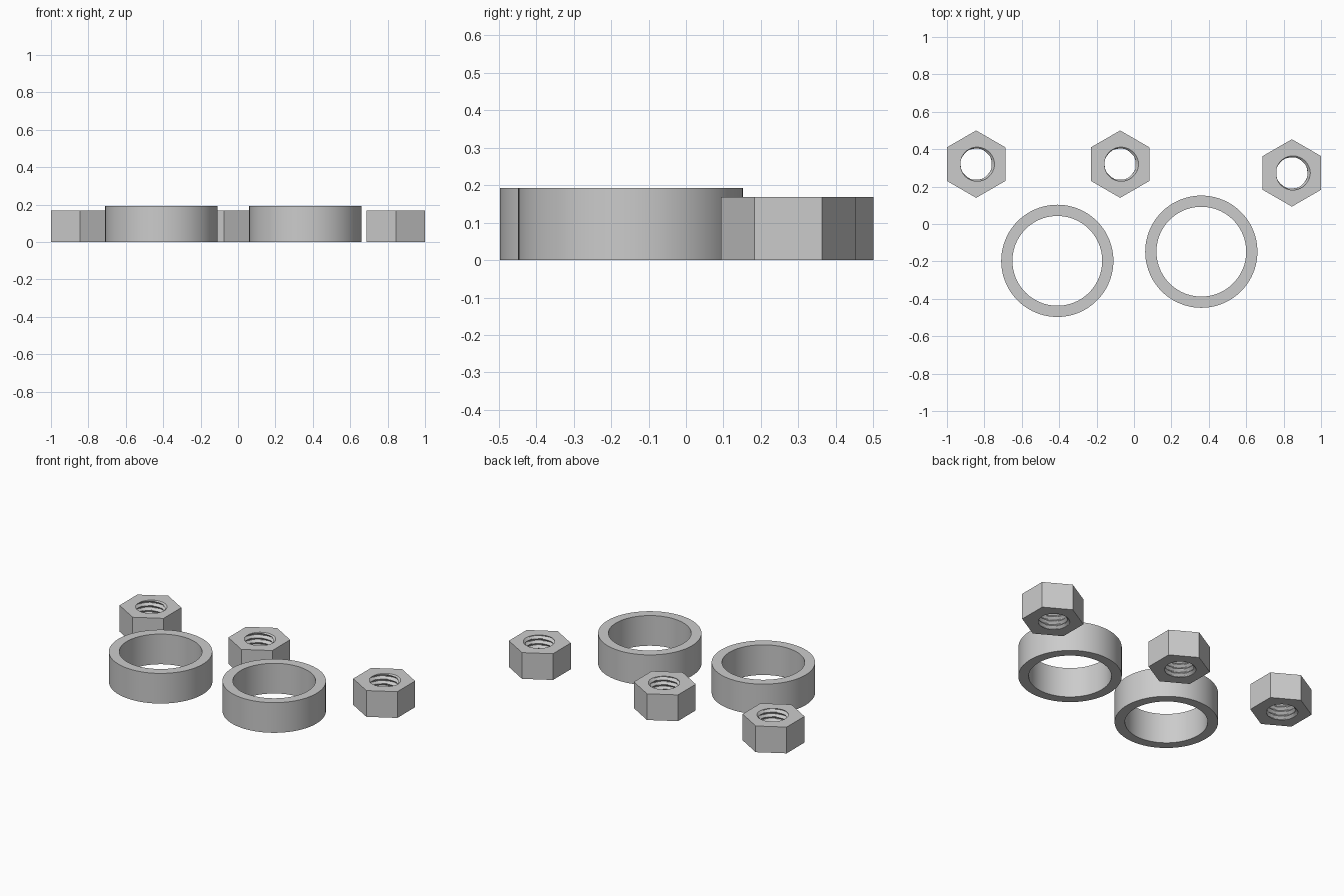
import bpy, bmesh, math

if "Cube" in bpy.data.objects:
    bpy.data.objects.remove(bpy.data.objects["Cube"])

STEEL = bpy.data.materials.new("steel_grey")
STEEL.diffuse_color = (0.6, 0.6, 0.6, 1)
STEEL.use_nodes = True
STEEL.node_tree.nodes["Principled BSDF"].inputs["Base Color"].default_value = STEEL.diffuse_color


def skin(name, loops):
    """Join a closed sequence of equal-length vertex loops into a tube-like solid."""
    bm = bmesh.new()
    rows = [[bm.verts.new(p) for p in loop] for loop in loops]
    n = len(rows[0])
    for a, b in zip(rows, rows[1:] + rows[:1]):
        for i in range(n):
            j = (i + 1) % n
            bm.faces.new((a[i], a[j], b[j], b[i]))
    bmesh.ops.recalc_face_normals(bm, faces=bm.faces)
    mesh = bpy.data.meshes.new(name)
    bm.to_mesh(mesh)
    bm.free()
    mesh.materials.append(STEEL)
    return mesh


def place(name, mesh, x, y):
    ob = bpy.data.objects.new(name, mesh)
    ob.location = (x, y, 0)
    bpy.context.collection.objects.link(ob)
    return ob


def loop(radius, z, n):
    angles = [2 * math.pi * i / n for i in range(n)]
    return [(radius(a, z) * math.cos(a), radius(a, z) * math.sin(a), z) for a in angles]


# Plain rings: rectangular section swept around the axis
RING_H = 0.193
ring_section = [(0.30, 0), (0.30, RING_H), (0.24, RING_H), (0.24, 0)]
ring_mesh = skin("ring", [loop(lambda a, z, r=r: r, z, 96) for r, z in ring_section])
rings = [place("ring_left", ring_mesh, -0.41, -0.197),
         place("ring_right", ring_mesh, 0.36, -0.148)]

# Hex nuts: hexagonal outside, helical thread inside
NUT_H, FLAT, PITCH, SEGS = 0.168, 0.156, 0.03, 48


def hexagon(a, z):
    off = (a + math.pi / 6) % (math.pi / 3) - math.pi / 6
    return FLAT / math.cos(off)


def thread(a, z):
    phase = ((z - NUT_H) / PITCH - a / (2 * math.pi)) % 1
    return 0.083 + 0.016 * abs(2 * phase - 1)


rows = 45
bore = [loop(thread, NUT_H * (1 - k / rows), SEGS) for k in range(rows + 1)]
nut_mesh = skin("nut", [loop(hexagon, 0, SEGS), loop(hexagon, NUT_H, SEGS)] + bore)
place("nut_left", nut_mesh, -0.844, 0.32)
place("nut_middle", nut_mesh, -0.074, 0.32)
place("nut_right", nut_mesh, 0.844, 0.273)

# Smooth ring walls with sharp rims; the nuts stay flat
for ob in rings:
    ob.select_set(True)
bpy.context.view_layer.objects.active = rings[0]
bpy.ops.object.shade_smooth_by_angle(angle=math.radians(30))
